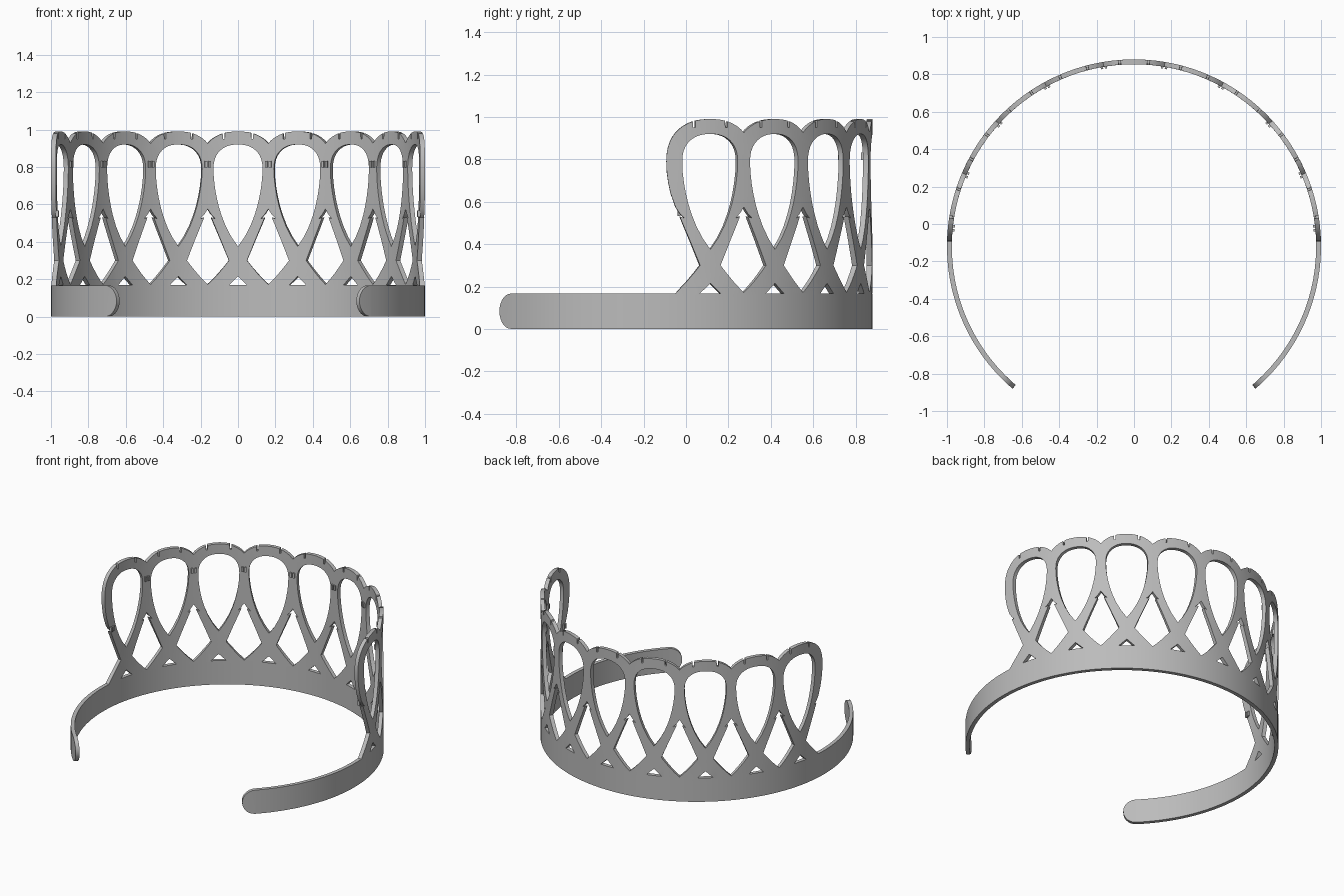
import bpy, bmesh, math
from mathutils import Matrix, Vector

if "Cube" in bpy.data.objects:
    bpy.data.objects.remove(bpy.data.objects["Cube"])

PITCH = 1 / 3            # arc length between loops
OUTER, INNER = 1.0, 0.974
CENTRE_Y = -0.12
BAND = 0.167             # band height
END = 2.435              # arc length to the band tips
LAST = 4                 # loops each side of the middle one

grey = bpy.data.materials.new("grey plastic")
grey.use_nodes = True
grey.diffuse_color = (0.5, 0.5, 0.5, 1)
grey.node_tree.nodes["Principled BSDF"].inputs["Base Color"].default_value = (0.5, 0.5, 0.5, 1)


def dome(x, w, h, base=0.79, p=2.3):
    return base + h * max(0, 1 - (abs(x) / w) ** p) ** (1 / p)


def mirrored(half):
    """Close a half outline whose two ends lie on the mirror line."""
    return half + [(-x, z) for x, z in reversed(half[1:-1])]


def shifted(points, s):
    return [(x + s, z) for x, z in points]


def bend(co):
    """Wrap (arc length, radius, height) around the head."""
    return Vector((co.y * math.sin(co.x), co.y * math.cos(co.x) + CENTRE_Y, co.z))


def finish(bm, name):
    bmesh.ops.recalc_face_normals(bm, faces=bm.faces)
    mesh = bpy.data.meshes.new(name)
    bm.to_mesh(mesh)
    bm.free()
    mesh.materials.append(grey)
    obj = bpy.data.objects.new(name, mesh)
    bpy.context.collection.objects.link(obj)
    bpy.ops.object.select_all(action="DESELECT")
    obj.select_set(True)
    bpy.context.view_layer.objects.active = obj
    bpy.ops.object.shade_smooth_by_angle(angle=math.radians(30))
    return obj


# Half outlines of the openings: teardrop, arrow-topped diamond, small triangle
angles = [i * math.pi / 20 for i in range(11)]
teardrop = [(0.135 * math.sin(a), dome(0.135 * math.sin(a), 0.135, 0.13)) for a in angles]
teardrop += [(0.133, 0.74), (0.127, 0.69), (0.118, 0.64), (0.106, 0.59),
             (0.09, 0.54), (0.068, 0.485), (0.037, 0.427), (0, 0.375)]
diamond = [(0, 0.172), (0.026, 0.196), (0.055, 0.226), (0.088, 0.264), (0.117, 0.3),
           (0.092, 0.36), (0.067, 0.42), (0.042, 0.478), (0.02, 0.53),
           (0.042, 0.523), (0.02, 0.545), (0, 0.575)]
triangle = [(0, 0.215), (0.05, BAND + 0.001), (0, BAND + 0.001)]

# Scalloped rim of one loop, with a narrow slot
rim = [(x, dome(x, 0.21, 0.2)) for x in (0, 0.025, 0.05, 0.072)]
rim += [(0.073, 0.95), (0.083, 0.95)]
rim += [(x, dome(x, 0.21, 0.2)) for x in (0.084, 0.105, 0.13, 0.15, PITCH / 2)]
rim_left = [(-x, z) for x, z in reversed(rim)]
shoulder = [(x, dome(x, 0.21, 0.2)) for x in (0.18, 0.192, 0.202, 0.208, 0.21)]
shoulder += [(0.208, 0.74), (0.201, 0.69), (0.19, 0.64)]

# Right half of the whole outline: scallops, end loop, band, round tip
right = list(rim)
for k in range(1, LAST + 1):
    right += shifted(rim_left[1:] + rim[1:], k * PITCH)
right += shifted(shoulder, LAST * PITCH)
side = (LAST + 0.5) * PITCH
right += [(side - u, z) for u, z in reversed(diamond[1:])] + [(side, BAND)]
r = BAND / 2
right += [(END - r + r * math.sin(a), r + r * math.cos(a))
          for a in (i * math.pi / 14 for i in range(15))]
outline = right + [(-x, z) for x, z in reversed(right[1:])]

loops = [outline]
for k in range(-LAST, LAST + 1):
    loops += [shifted(mirrored(teardrop), k * PITCH),
              shifted(mirrored(triangle), k * PITCH)]
for k in range(-LAST, LAST):
    loops.append(shifted(mirrored(diamond), (k + 0.5) * PITCH))

# Openwork band: fill flat, thicken, slice into columns, wrap round
bm = bmesh.new()
for points in loops:
    verts = [bm.verts.new((s, INNER, z)) for s, z in points]
    for a, b in zip(verts, verts[1:] + verts[:1]):
        bm.edges.new((a, b))
bmesh.ops.triangle_fill(bm, use_beauty=True, edges=bm.edges[:], normal=(0, -1, 0))
thick = bmesh.ops.extrude_face_region(bm, geom=bm.faces[:])
bmesh.ops.translate(bm, vec=(0, OUTER - INNER, 0),
                    verts=[g for g in thick["geom"] if isinstance(g, bmesh.types.BMVert)])
for i in range(-48, 49):
    bmesh.ops.bisect_plane(bm, geom=bm.verts[:] + bm.edges[:] + bm.faces[:], dist=1e-5,
                           plane_co=(i * 0.05, 0, 0), plane_no=(1, 0, 0))
bmesh.ops.triangulate(bm, faces=bm.faces[:])
for v in bm.verts:
    v.co = bend(v.co)
finish(bm, "openwork_band")

# Tiny paired clips on the inner face where loops meet
spots = [((k + 0.5) * PITCH, 0.815) for k in range(-LAST, LAST)]
spots += [(side - 0.03, 0.55), (0.03 - side, 0.55)]
bm = bmesh.new()
for s, z in spots:
    for off in (-0.011, 0.011):
        box = Matrix.Translation((s + off, INNER - 0.003, z)) @ Matrix.Diagonal((0.013, 0.016, 0.034, 1))
        bmesh.ops.create_cube(bm, size=1, matrix=box)
for v in bm.verts:
    v.co = bend(v.co)
finish(bm, "inner_clips")
